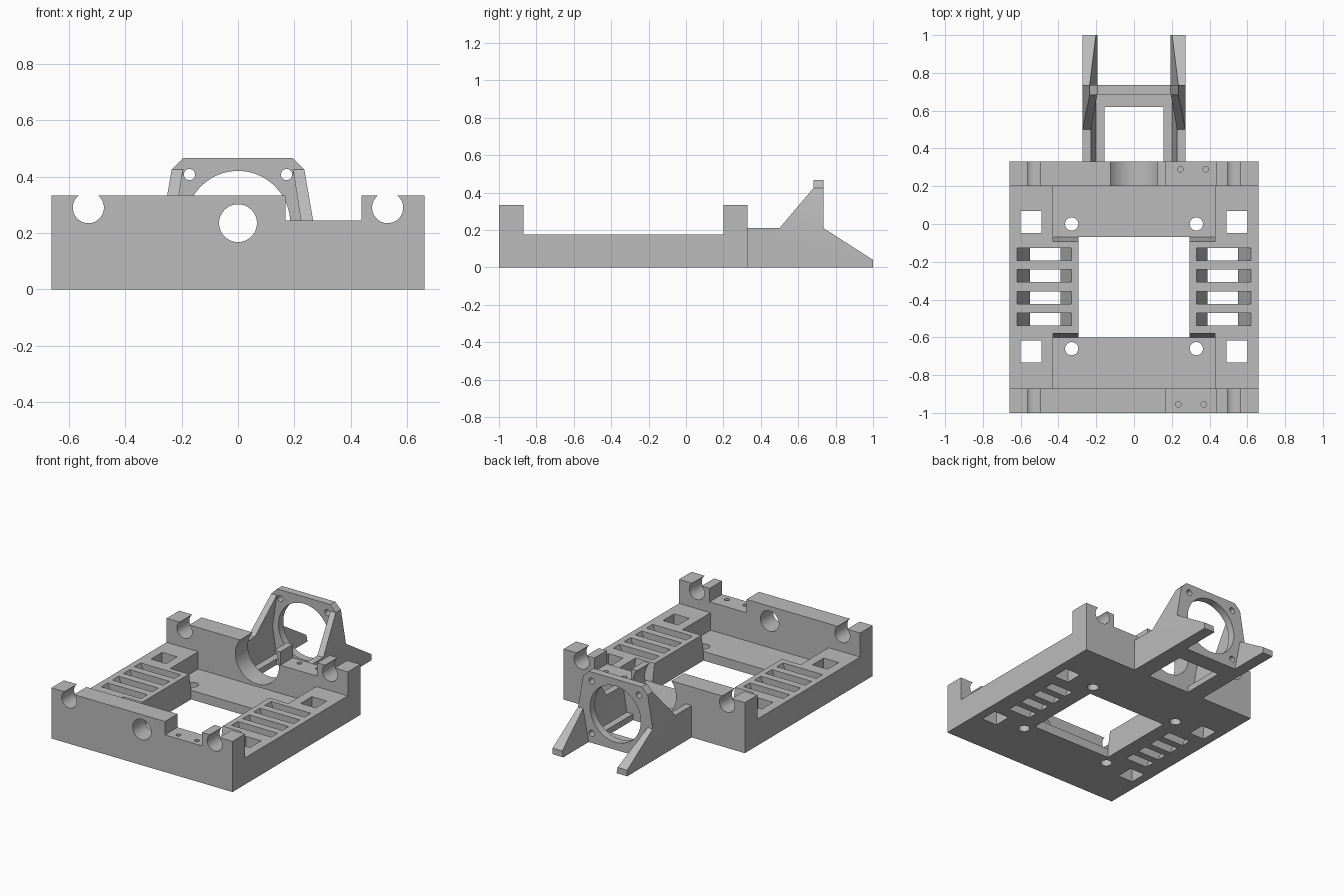
import bpy, bmesh, math

cube = bpy.data.objects.get("Cube")
if cube:
    bpy.data.objects.remove(cube, do_unlink=True)

grey = bpy.data.materials.new("plain grey")
grey.use_nodes = True
grey.diffuse_color = (0.5, 0.5, 0.5, 1)
shader = next(n for n in grey.node_tree.nodes if n.type == 'BSDF_PRINCIPLED')
shader.inputs["Base Color"].default_value = (0.5, 0.5, 0.5, 1)
shader.inputs["Roughness"].default_value = 0.7

PLACE = {'x': lambda u, v, d: (d, u, v),
         'y': lambda u, v, d: (u, d, v),
         'z': lambda u, v, d: (u, v, d)}


def prism(name, pts, axis, lo, hi):
    """Extrude a 2D outline along an axis from lo to hi."""
    bm = bmesh.new()
    ends = [[bm.verts.new(PLACE[axis](u, v, d)) for u, v in pts] for d in (lo, hi)]
    for ring in ends:
        bm.faces.new(ring)
    for i in range(len(pts)):
        j = (i + 1) % len(pts)
        bm.faces.new((ends[0][i], ends[0][j], ends[1][j], ends[1][i]))
    bmesh.ops.recalc_face_normals(bm, faces=bm.faces)
    mesh = bpy.data.meshes.new(name)
    bm.to_mesh(mesh)
    bm.free()
    mesh.materials.append(grey)
    obj = bpy.data.objects.new(name, mesh)
    bpy.context.collection.objects.link(obj)
    return obj


def rect(u0, u1, v0, v1):
    return [(u0, v0), (u1, v0), (u1, v1), (u0, v1)]


def circle(u, v, r, n=48):
    return [(u + r * math.cos(2 * math.pi * i / n),
             v + r * math.sin(2 * math.pi * i / n)) for i in range(n)]


def mirrored(pts, s):
    return [(s * u, v) for u, v in pts]


def cut(target, pts, axis, lo, hi):
    """Subtract a prism from the target."""
    cutter = prism("cutter", pts, axis, lo, hi)
    cutter.hide_render = True
    mod = target.modifiers.new("cut", 'BOOLEAN')
    mod.operation = 'DIFFERENCE'
    mod.solver = 'EXACT'
    mod.object = cutter
    bpy.context.view_layer.objects.active = target
    bpy.ops.object.modifier_apply(modifier=mod.name)
    bpy.data.objects.remove(cutter, do_unlink=True)


def smooth(obj):
    bpy.ops.object.select_all(action='DESELECT')
    obj.select_set(True)
    bpy.context.view_layer.objects.active = obj
    bpy.ops.object.shade_smooth_by_angle(angle=math.radians(30))


# Carriage: solid block with the channel between the end walls removed
carriage = prism("carriage_body", rect(-0.66, 0.66, -1, 0.33), 'z', 0, 0.333)
cut(carriage, rect(-0.87, 0.2, 0.175, 0.5), 'x', -1, 1)

# Sunken floors with sloped ends, then the central window
cut(carriage, [(-0.87, 0.06), (-0.6, 0.06), (-0.578, 0.178), (-0.87, 0.178)], 'x', -0.43, 0.43)
cut(carriage, [(0.2, 0.06), (-0.07, 0.06), (-0.092, 0.178), (0.2, 0.178)], 'x', -0.43, 0.43)
cut(carriage, rect(-0.293, 0.293, -0.6, -0.07), 'z', -0.1, 0.3)

# Notch in both end walls, and pin holes in it
cut(carriage, rect(0.168, 0.437, 0.245, 0.5), 'y', -1.1, 0.5)
for x, y in ((0.235, -0.955), (0.37, -0.955), (0.245, 0.29), (0.38, 0.29)):
    cut(carriage, circle(x, y, 0.015, 20), 'z', 0.15, 0.4)

# Screw hole in the front wall, round clearance in the rear wall
cut(carriage, circle(0, 0.235, 0.067), 'y', -1.1, -0.8)
cut(carriage, circle(0, 0.235, 0.159, 64), 'y', 0.1, 0.4)

for s in (-1, 1):
    # Open-topped rod seats
    cut(carriage, circle(s * 0.53, 0.29, 0.055), 'y', -1.1, 0.5)
    # Square and round holes through the deck
    for y in (0.01, -0.675):
        cut(carriage, rect(s * 0.545 - 0.055, s * 0.545 + 0.055, y - 0.058, y + 0.058), 'z', -0.1, 0.3)
    for y in (0, -0.66):
        cut(carriage, circle(s * 0.33, y, 0.035, 32), 'z', -0.1, 0.3)
    # Flared tie slots
    flare = [(0.397, -0.02), (0.543, -0.02), (0.629, 0.2), (0.321, 0.2)]
    for i in range(4):
        y = -0.16 - 0.115 * i
        cut(carriage, mirrored(flare, s), 'y', y - 0.033, y + 0.033)
smooth(carriage)

# Motor bracket: side profile hollowed into floor, walls, plate and rear fins
side = [(0.33, 0), (0.33, 0.21), (0.5, 0.21), (0.682, 0.425), (0.682, 0.466),
        (0.735, 0.466), (0.735, 0.21), (1, 0.04), (1, 0)]
bracket = prism("motor_bracket", side, 'x', -0.272, 0.272)
cut(bracket, [(-0.2, 0.04), (0.2, 0.04), (0.228, 0.21), (0.195, 0.425), (0.195, 0.6),
              (-0.195, 0.6), (-0.195, 0.425), (-0.228, 0.21)], 'y', 0.2, 0.685)
cut(bracket, [(-0.19, -0.02), (0.19, -0.02), (0.235, 0.21), (0.235, 0.6),
              (-0.235, 0.6), (-0.235, 0.21)], 'y', 0.735, 1.1)
for s in (-1, 1):
    cut(bracket, mirrored([(0.272, 0.21), (0.235, 0.425), (0.19, 0.47), (0.19, 0.6),
                           (0.4, 0.6), (0.4, 0.21)], s), 'y', 0.4, 0.8)

# Floor opening, motor bore and four screw holes
cut(bracket, rect(-0.155, 0.155, 0.2, 0.62), 'z', -0.1, 0.1)
cut(bracket, circle(0, 0.235, 0.185, 64), 'y', 0.65, 0.8)
for s in (-1, 1):
    for z in (0.063, 0.407):
        cut(bracket, circle(s * 0.172, z, 0.02, 24), 'y', 0.65, 0.8)
smooth(bracket)
